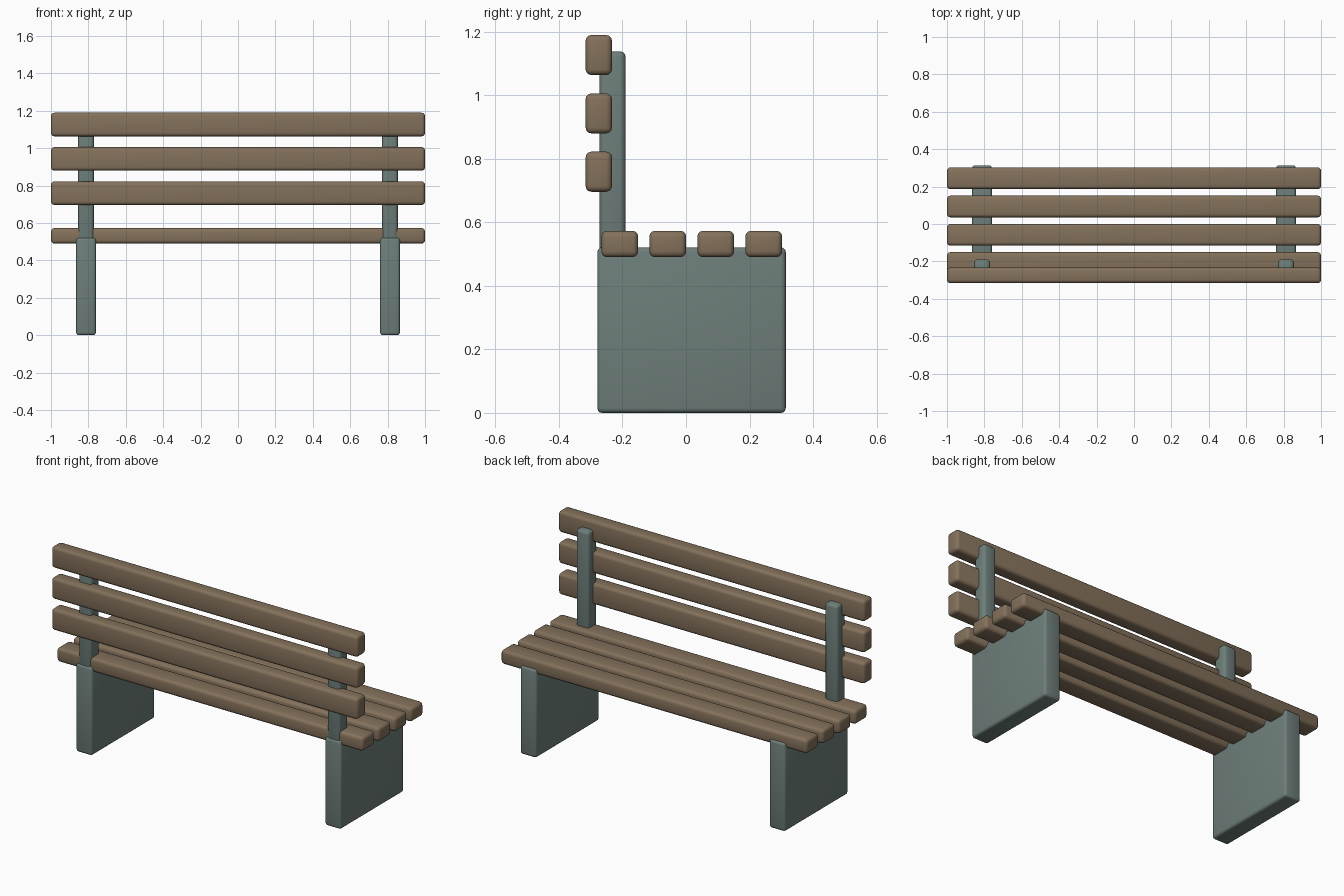
import bpy

if "Cube" in bpy.data.objects:
    bpy.data.objects.remove(bpy.data.objects["Cube"])


def material(name, color):
    m = bpy.data.materials.new(name)
    m.diffuse_color = color
    m.use_nodes = True
    m.node_tree.nodes["Principled BSDF"].inputs["Base Color"].default_value = m.diffuse_color
    return m


wood = material("wood", (0.23, 0.165, 0.105, 1))
stone = material("painted_stone", (0.155, 0.21, 0.195, 1))


def rounded_box(name, lo, hi, mat, radius=0.018):
    """Softly rounded box between two opposite corners."""
    bpy.ops.mesh.primitive_cube_add(size=1, location=[(a + b) / 2 for a, b in zip(lo, hi)])
    ob = bpy.context.object
    ob.name = name
    ob.scale = [b - a for a, b in zip(lo, hi)]
    bpy.ops.object.transform_apply(location=False, rotation=False, scale=True)
    ob.data.materials.append(mat)
    bev = ob.modifiers.new("rounding", "BEVEL")
    bev.width = radius
    bev.segments = 3
    bpy.ops.object.modifier_apply(modifier=bev.name)
    bpy.ops.object.shade_smooth_by_angle()
    return ob


# Legs and back posts, one of each per side
for side, x in (("left", -0.8125), ("right", 0.8125)):
    rounded_box(f"{side}_leg", (x - 0.053, -0.279, 0), (x + 0.053, 0.314, 0.521), stone, 0.015)
    rounded_box(f"{side}_back_post", (x - 0.042, -0.272, 0.50), (x + 0.042, -0.19, 1.138), stone)

# Seat slats
for i in range(4):
    y = -0.2085 + i * 0.151
    rounded_box(f"seat_slat_{i + 1}", (-1, y - 0.058, 0.49), (1, y + 0.058, 0.573), wood)

# Backrest slats
for i in range(3):
    z = 0.759 + i * 0.1837
    rounded_box(f"back_slat_{i + 1}", (-1, -0.316, z - 0.063), (1, -0.233, z + 0.063), wood)
